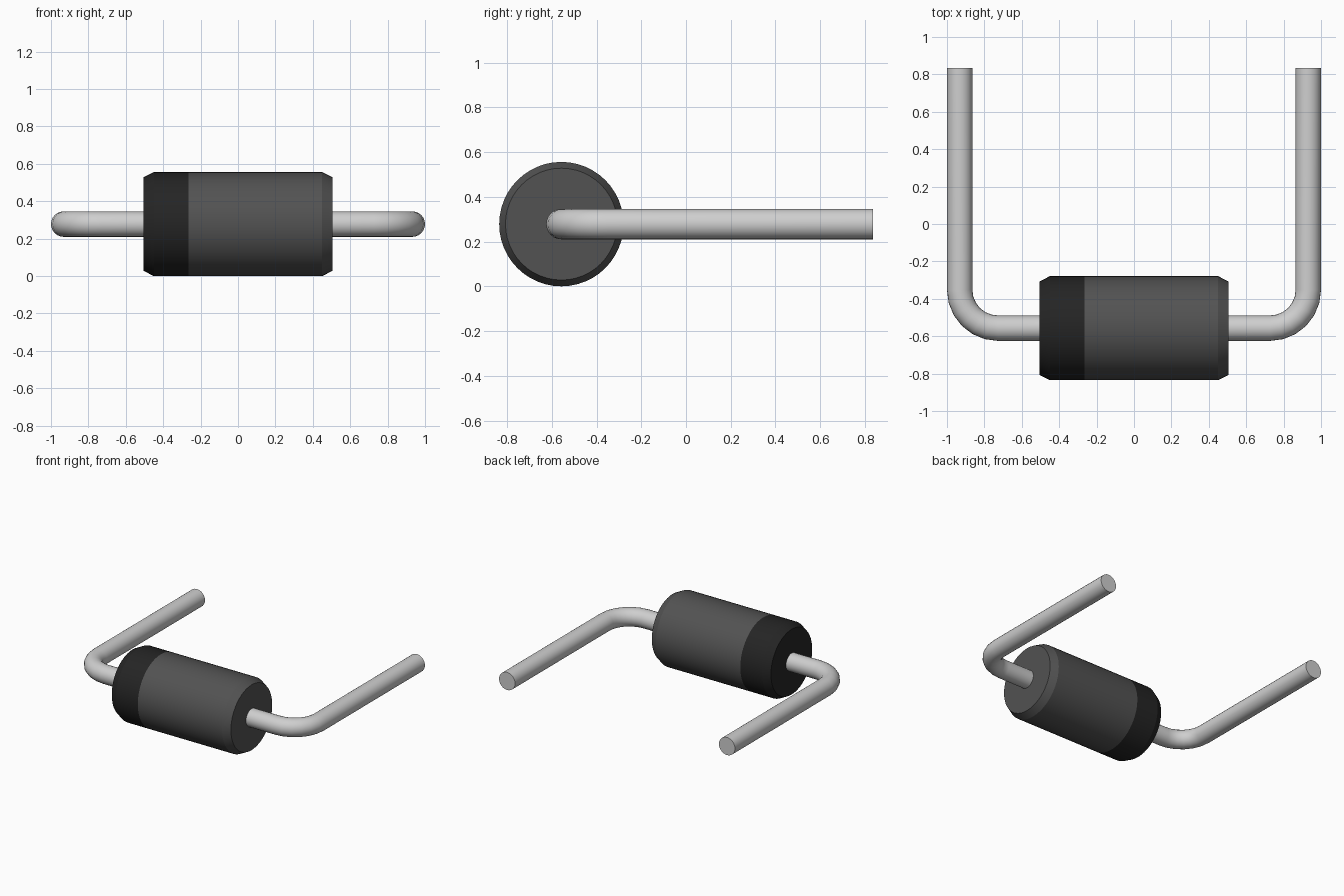
import bpy, bmesh, math
from mathutils import Vector

cube = bpy.data.objects.get("Cube")
if cube:
    bpy.data.objects.remove(cube, do_unlink=True)

AXIS_Y, AXIS_Z = -0.557, 0.278   # centre line of the body
LEAD_R, LEAD_X, BEND_R, LEAD_END = 0.068, 0.932, 0.205, 0.835


def material(name, value):
    mat = bpy.data.materials.new(name)
    mat.use_nodes = True
    colour = (value, value, value, 1)
    mat.diffuse_color = colour
    bsdf = mat.node_tree.nodes["Principled BSDF"]
    bsdf.inputs["Base Color"].default_value = colour
    bsdf.inputs["Roughness"].default_value = 0.6
    return mat


def tube(name, stations, sides, mats, rule=None):
    """Skin rings given as (centre, direction in the xy plane, radius), capped at both ends."""
    bm = bmesh.new()
    rings = []
    for centre, direction, radius in stations:
        side = Vector((-direction.y, direction.x, 0))
        ring = []
        for i in range(sides):
            a = 2 * math.pi * i / sides
            ring.append(bm.verts.new(centre + radius * (side * math.cos(a) + Vector((0, 0, math.sin(a))))))
        rings.append(ring)
    for r0, r1 in zip(rings, rings[1:]):
        for i in range(sides):
            j = (i + 1) % sides
            bm.faces.new((r0[i], r0[j], r1[j], r1[i]))
    bm.faces.new(rings[0])
    bm.faces.new(rings[-1])
    bmesh.ops.recalc_face_normals(bm, faces=bm.faces[:])
    if rule:
        for f in bm.faces:
            f.material_index = rule(f.calc_center_median())
    mesh = bpy.data.meshes.new(name)
    bm.to_mesh(mesh)
    bm.free()
    for m in mats:
        mesh.materials.append(m)
    obj = bpy.data.objects.new(name, mesh)
    bpy.context.collection.objects.link(obj)
    bpy.ops.object.select_all(action='DESELECT')
    obj.select_set(True)
    bpy.context.view_layer.objects.active = obj
    bpy.ops.object.shade_smooth_by_angle(angle=math.radians(25))
    return obj


grey = material("dark grey casing", 0.085)
black = material("black band", 0.018)
metal = material("light grey metal", 0.62)

# Chamfered cylindrical body with the polarity band on its right end
BAND_X = -0.265
profile = [(-0.505, 0.25), (-0.45, 0.278), (BAND_X, 0.278), (0.45, 0.278), (0.505, 0.25)]
tube("body", [(Vector((x, AXIS_Y, AXIS_Z)), Vector((1, 0, 0)), r) for x, r in profile],
     48, [grey, black], lambda c: 1 if c.x < BAND_X else 0)

# Bent wire leads, one for each end
BEND_STEPS = 6
for name, s in (("left_lead", 1), ("right_lead", -1)):
    stations = [(Vector((s * 0.48, AXIS_Y, AXIS_Z)), Vector((s, 0, 0)), LEAD_R)]
    for k in range(BEND_STEPS + 1):
        a = math.pi / 2 * k / BEND_STEPS
        centre = Vector((s * (LEAD_X - BEND_R + BEND_R * math.sin(a)),
                         AXIS_Y + BEND_R * (1 - math.cos(a)), AXIS_Z))
        stations.append((centre, Vector((s * math.cos(a), math.sin(a), 0)), LEAD_R))
    stations.append((Vector((s * LEAD_X, LEAD_END, AXIS_Z)), Vector((0, 1, 0)), LEAD_R))
    tube(name, stations, 24, [metal])
